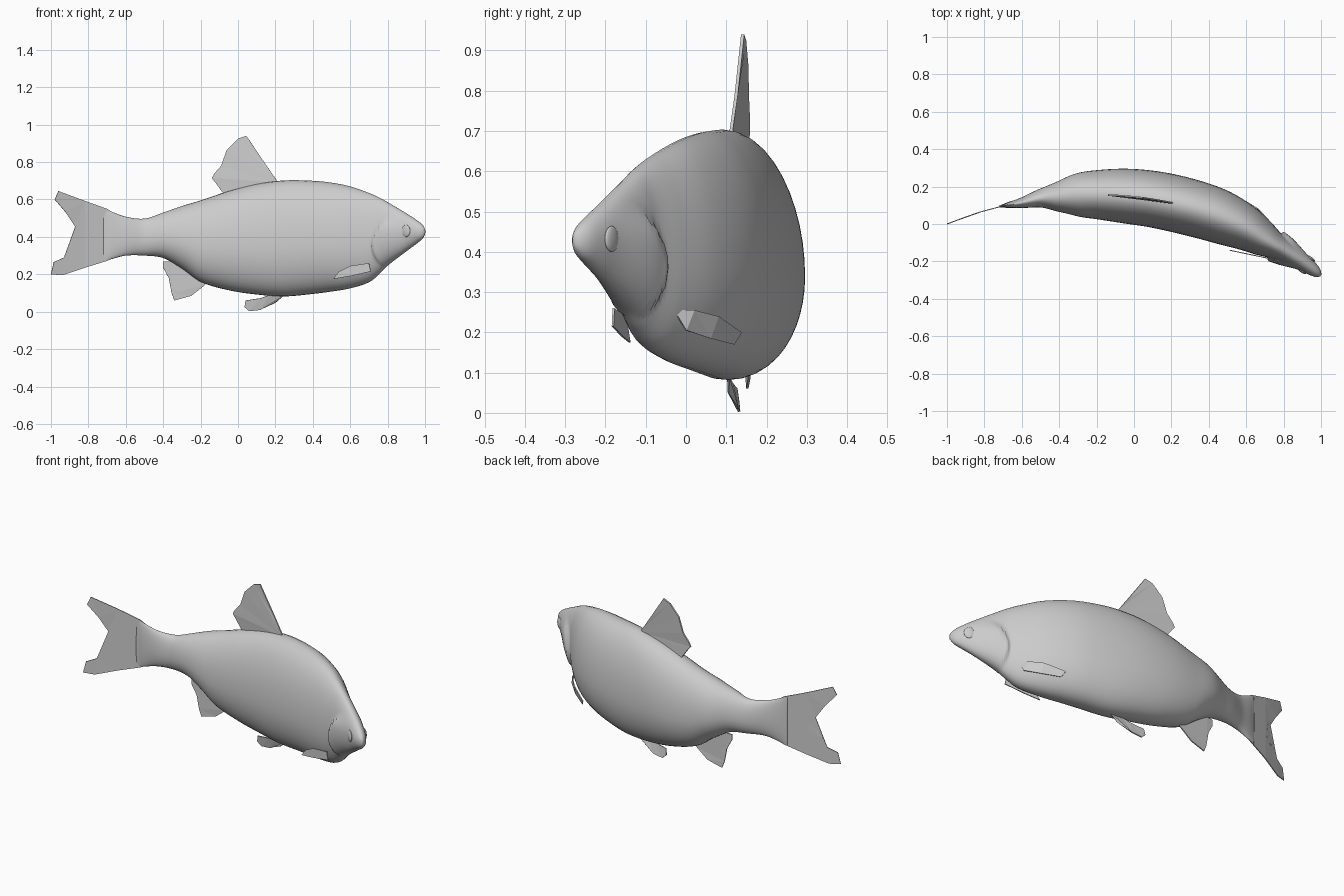
import bpy, bmesh, math
from mathutils import Vector

if "Cube" in bpy.data.objects:
    bpy.data.objects.remove(bpy.data.objects["Cube"])

# Body stations: spine x, spine y, half width, belly z, back z
ST = [(-1.0, .0, .003, .2, .64), (-.85, .055, .003, .24, .6), (-.72, .093, .005, .268, .555),
      (-.68, .1, .014, .28, .537), (-.6, .113, .028, .30, .508), (-.5, .137, .05, .30, .498),
      (-.4, .146, .083, .287, .53), (-.3, .155, .116, .23, .565), (-.2, .157, .131, .16, .595),
      (-.05, .15, .146, .115, .645), (.1, .133, .151, .092, .683), (.25, .102, .152, .082, .702),
      (.4, .06, .148, .095, .70), (.5, .022, .139, .108, .69), (.6, -.025, .12, .125, .67),
      (.7, -.085, .092, .16, .635), (.76, -.12, .07, .21, .608), (.8, -.142, .062, .25, .585),
      (.9, -.203, .047, .325, .525), (.96, -.246, .034, .37, .485), (.985, -.266, .022, .392, .463),
      (.998, -.277, .006, .415, .443)]


def station(x):
    """Smoothly interpolated (y, width, belly, back) at spine x."""
    n = len(ST)
    i = 0
    while i < n - 2 and x > ST[i + 1][0]:
        i += 1
    a, b = ST[i], ST[i + 1]
    p, q = ST[max(i - 1, 0)], ST[min(i + 2, n - 1)]
    h = b[0] - a[0]
    t = (x - a[0]) / h
    out = []
    for k in range(1, 5):
        ma = (b[k] - p[k]) / (b[0] - p[0]) * h
        mb = (q[k] - a[k]) / (q[0] - a[0]) * h
        out.append((2*t**3 - 3*t*t + 1)*a[k] + (t**3 - 2*t*t + t)*ma
                   + (3*t*t - 2*t**3)*b[k] + (t**3 - t*t)*mb)
    return out


def normal(x):
    slope = (station(min(x + .02, .998))[0] - station(x - .02)[0]) / (min(x + .02, .998) - x + .02)
    return Vector((-slope, 1, 0)).normalized()


def smooth(v, lo, hi):
    t = min(max((v - lo) / (hi - lo), 0), 1)
    return t * t * (3 - 2 * t)


def gill(x, z):
    """Outward bulge of the gill cover."""
    edge = .752 + 3.0 * (z - .35) ** 2
    return .02 * smooth(x, edge - .004, edge + .008) * (1 - smooth(x, .79, .92)) * (1 - smooth(z, .44, .53))


def finish(bm, name, smooth_shade=True):
    bmesh.ops.recalc_face_normals(bm, faces=bm.faces)
    me = bpy.data.meshes.new(name)
    bm.to_mesh(me)
    bm.free()
    for f in me.polygons:
        f.use_smooth = smooth_shade
    ob = bpy.data.objects.new(name, me)
    bpy.context.collection.objects.link(ob)
    return ob


# Body: oval sections lofted along the bent spine
bm = bmesh.new()
N, M = 220, 44
rings = []
for i in range(N + 1):
    x = -.72 + (.998 + .72) * i / N
    y, w, zb, zt = station(x)
    nrm = normal(x)
    zc = zb + (zt - zb) * (.42 if x < .7 else .42 + .08 * smooth(x, .7, .9))
    ring = []
    for j in range(M):
        a = 2 * math.pi * j / M
        c, s = math.cos(a), math.sin(a)
        z = zc + s * ((zt - zc) if s > 0 else (zc - zb))
        e = 1.0 if s > 0 else .9
        off = math.copysign(abs(c) ** e, c) * (w + gill(x, z))
        ring.append(bm.verts.new(Vector((x, y, z)) + nrm * off))
    rings.append(ring)
for r, q in zip(rings, rings[1:]):
    for j in range(M):
        bm.faces.new((r[j], r[(j + 1) % M], q[(j + 1) % M], q[j]))
bm.faces.new(rings[0])
bm.faces.new(rings[-1])
finish(bm, "body")


def fin(name, pts, thick=.005):
    """Thin fin; 2D points (x, z) follow the spine, 3D points are used as given."""
    bm = bmesh.new()
    vs = [bm.verts.new(p if len(p) == 3 else (p[0], station(p[0])[0], p[1])) for p in pts]
    f = bm.faces.new(vs)
    bmesh.ops.triangulate(bm, faces=[f])
    ob = finish(bm, name, False)
    m = ob.modifiers.new("thickness", 'SOLIDIFY')
    m.thickness = thick
    m.offset = 0


# Fins on the middle plane
fin("tail_fin", [(-.66, .525), (-.7, .55), (-.82, .593), (-.96, .645), (-.98, .60), (-.92, .53), (-.845, .46),
                 (-.835, .40), (-.84, .345), (-.91, .335), (-.93, .29), (-.985, .265), (-1, .20),
                 (-.94, .195), (-.82, .235), (-.7, .272), (-.66, .29)])
fin("dorsal_fin", [(.21, .69), (.205, .705), (.15, .785), (.045, .94), (0, .925), (-.06, .865), (-.09, .78),
                   (-.125, .74), (-.14, .715), (-.12, .69), (-.08, .635), (-.06, .62)], .008)
fin("anal_fin", [(-.16, .16), (-.18, .14), (-.25, .085), (-.34, .06), (-.355, .1), (-.37, .18),
                 (-.40, .235), (-.40, .268), (-.36, .27), (-.28, .25)], .006)
fin("pelvic_fin", [(.25, .105, .09), (.2, .105, .05), (.12, .128, .01), (.06, .132, .003), (.035, .13, .025),
                   (.04, .125, .06), (.12, .115, .072), (.17, .105, .09)], .006)

# Pectoral fins lying along each flank
fin("pectoral_fin_near", [(x, -.14 - .21 * (x - .51), z) for x, z in
                          [(.71, .215), (.70, .26), (.6, .245), (.54, .215), (.51, .175), (.60, .19)]])
fin("pectoral_fin_far", [(.74, -.03, .255), (.72, .02, .255), (.665, .08, .24), (.57, .137, .2),
                         (.585, .118, .17), (.67, .06, .185), (.735, 0, .205)])

# Eyes: flattened discs turned to face along the head normal
for side, label in ((-1, "near"), (1, "far")):
    y, w, zb, zt = station(.922)
    n = normal(.922)
    p = Vector((.922, y, .432)) + n * side * (w - .002)
    bpy.ops.mesh.primitive_uv_sphere_add(segments=24, ring_count=12, radius=1, location=p)
    eye = bpy.context.object
    eye.name = "eye_" + label
    eye.scale = (.027, .009, .032)
    eye.rotation_euler[2] = math.atan2(-n.x, n.y)
    bpy.ops.object.shade_smooth()
